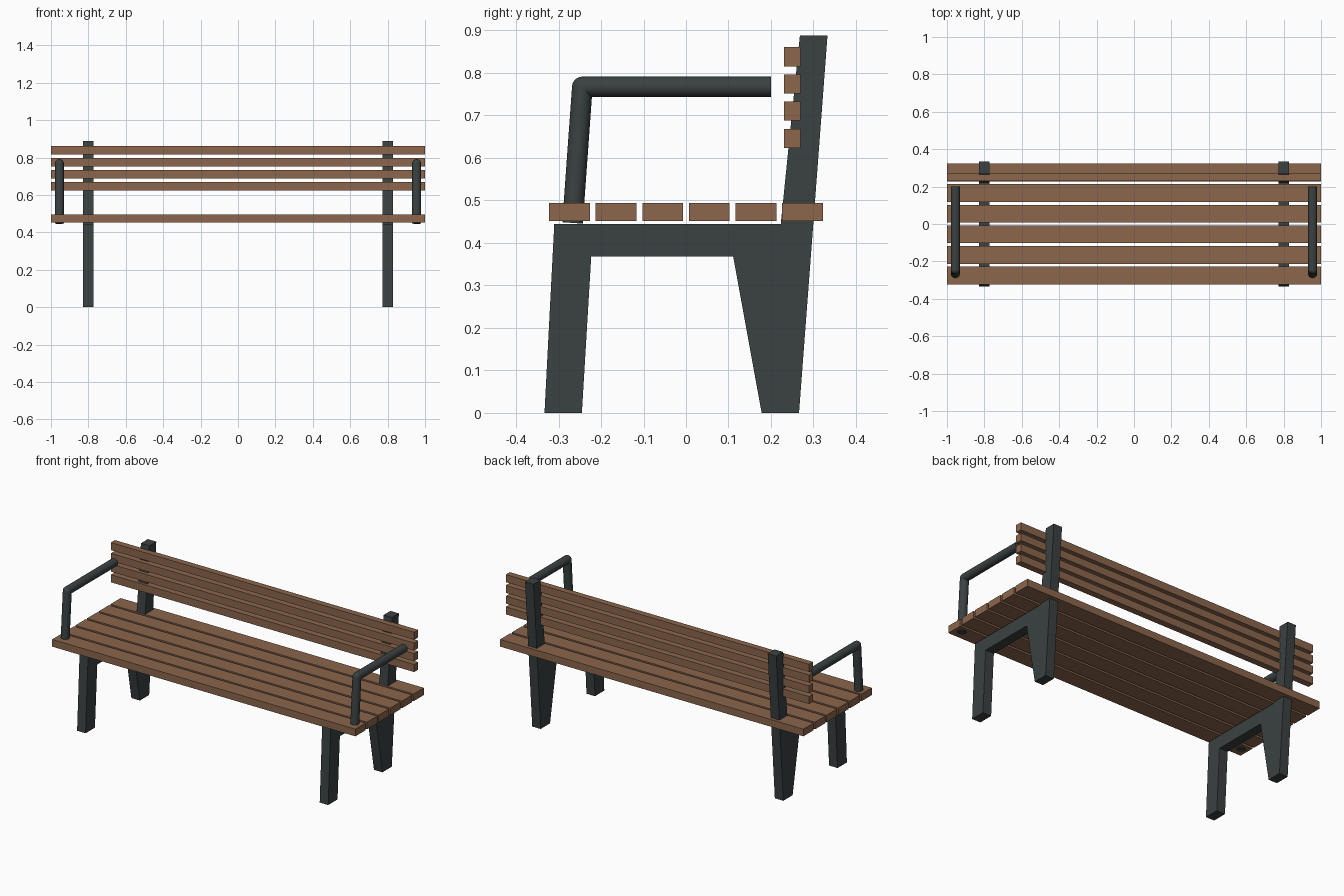
import bpy, bmesh
from mathutils import Vector, Matrix

if "Cube" in bpy.data.objects:
    bpy.data.objects.remove(bpy.data.objects["Cube"])


def material(name, rgb):
    m = bpy.data.materials.new(name)
    m.diffuse_color = (*rgb, 1.0)
    m.use_nodes = True
    m.node_tree.nodes["Principled BSDF"].inputs["Base Color"].default_value = m.diffuse_color
    return m


WOOD = material("brown wood", (0.258, 0.133, 0.072))
METAL = material("dark grey metal", (0.043, 0.053, 0.053))


def finish(bm, name, mat):
    bmesh.ops.recalc_face_normals(bm, faces=bm.faces[:])
    me = bpy.data.meshes.new(name)
    bm.to_mesh(me)
    bm.free()
    me.materials.append(mat)
    ob = bpy.data.objects.new(name, me)
    bpy.context.collection.objects.link(ob)
    return ob


def slat(name, y, z, depth, height):
    bm = bmesh.new()
    bmesh.ops.create_cube(bm, size=1.0, matrix=Matrix.Translation((0, y, z))
                          @ Matrix.Diagonal((2.0, depth, height, 1)))
    return finish(bm, name, WOOD)


def side_frame(name, x, width=0.056):
    # one flat profile: front leg, seat rail, rear leg and back post
    profile = [(-0.333, 0), (-0.245, 0), (-0.223, 0.368), (0.111, 0.368),
               (0.178, 0), (0.266, 0), (0.333, 0.888), (0.268, 0.888),
               (0.223, 0.445), (-0.31, 0.445)]
    bm = bmesh.new()
    face = bm.faces.new([bm.verts.new((x - width / 2, y, z)) for y, z in profile])
    ext = bmesh.ops.extrude_face_region(bm, geom=[face], use_keep_orig=True)
    moved = [v for v in ext["geom"] if isinstance(v, bmesh.types.BMVert)]
    bmesh.ops.translate(bm, verts=moved, vec=(width, 0, 0))
    return finish(bm, name, METAL)


def armrest(name, x, r=0.0242):
    # leaning upright, ball corner, level arm
    pts = [Vector((x, -0.267, 0.447)), Vector((x, -0.244, 0.767)), Vector((x, 0.2, 0.767))]
    bm = bmesh.new()
    for a, b in zip(pts, pts[1:]):
        rot = (b - a).to_track_quat('Z', 'Y').to_matrix().to_4x4()
        bmesh.ops.create_cone(bm, cap_ends=True, segments=32, radius1=r, radius2=r,
                              depth=(b - a).length,
                              matrix=Matrix.Translation((a + b) / 2) @ rot)
    bmesh.ops.create_uvsphere(bm, u_segments=32, v_segments=16, radius=r,
                              matrix=Matrix.Translation(pts[1]))
    ob = finish(bm, name, METAL)
    bpy.ops.object.select_all(action='DESELECT')
    ob.select_set(True)
    bpy.context.view_layer.objects.active = ob
    bpy.ops.object.shade_smooth_by_angle(angle=0.6)
    return ob


# seat and backrest slats
for i in range(6):
    slat(f"seat_slat_{i + 1}", (i - 2.5) * 0.1097, 0.473, 0.096, 0.043)
for i in range(4):
    slat(f"back_slat_{i + 1}", 0.25, 0.646 + i * 0.064, 0.038, 0.045)

# mirrored metalwork
for side, s in (("left", -1), ("right", 1)):
    side_frame(f"{side}_frame", 0.8 * s)
    armrest(f"{side}_armrest", 0.955 * s)
